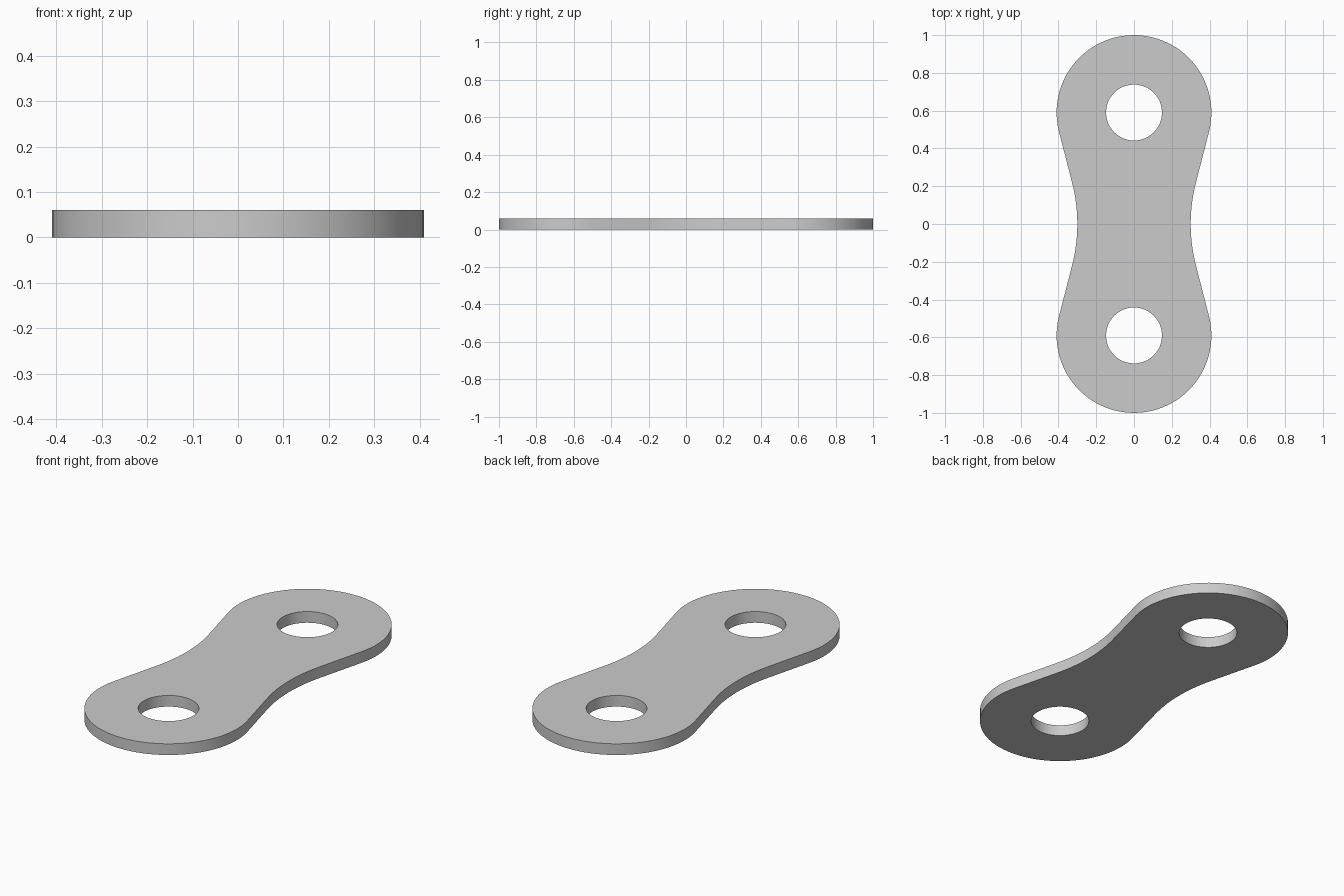
import bpy
from math import sin, cos, radians, pi

if "Cube" in bpy.data.objects:
    bpy.data.objects.remove(bpy.data.objects["Cube"])

CY, R, HOLE, THICK, WAIST = 0.59, 0.41, 0.148, 0.06, 0.30
TANGENT = radians(15)


def arc(cx, cy, r, a0, a1, n):
    return [(cx + r * cos(a0 + (a1 - a0) * i / n),
             cy + r * sin(a0 + (a1 - a0) * i / n)) for i in range(n + 1)]


# Outline of the plate: round end, concave waist, then both rotated by 180 degrees
waist_r = 0.88
end = arc(0, CY, R, -TANGENT, pi + TANGENT, 48)
waist = arc(-WAIST - waist_r, 0, waist_r, TANGENT, -TANGENT, 12)
half = end + waist
outline = half + [(-x, -y) for x, y in half]

# Filled curve with the outline and two pin holes
curve = bpy.data.curves.new("link_plate", 'CURVE')
curve.dimensions = '2D'
curve.fill_mode = 'BOTH'
curve.extrude = THICK / 2
holes = [arc(0, s * CY, HOLE, 0, 2 * pi, 48)[:-1] for s in (1, -1)]
for pts in [outline] + holes:
    sp = curve.splines.new('POLY')
    sp.points.add(len(pts) - 1)
    for p, (x, y) in zip(sp.points, pts):
        p.co = (x, y, 0, 1)
    sp.use_cyclic_u = True

plate = bpy.data.objects.new("link_plate", curve)
plate.location.z = THICK / 2
bpy.context.collection.objects.link(plate)

# Turn into a mesh, join the caps to the rim, smooth the round walls
bpy.context.view_layer.objects.active = plate
plate.select_set(True)
bpy.ops.object.convert(target='MESH')
bpy.ops.object.mode_set(mode='EDIT')
bpy.ops.mesh.select_all(action='SELECT')
bpy.ops.mesh.remove_doubles(threshold=0.0005)
bpy.ops.mesh.normals_make_consistent(inside=False)
bpy.ops.object.mode_set(mode='OBJECT')
bpy.ops.object.shade_smooth_by_angle(angle=radians(35))
